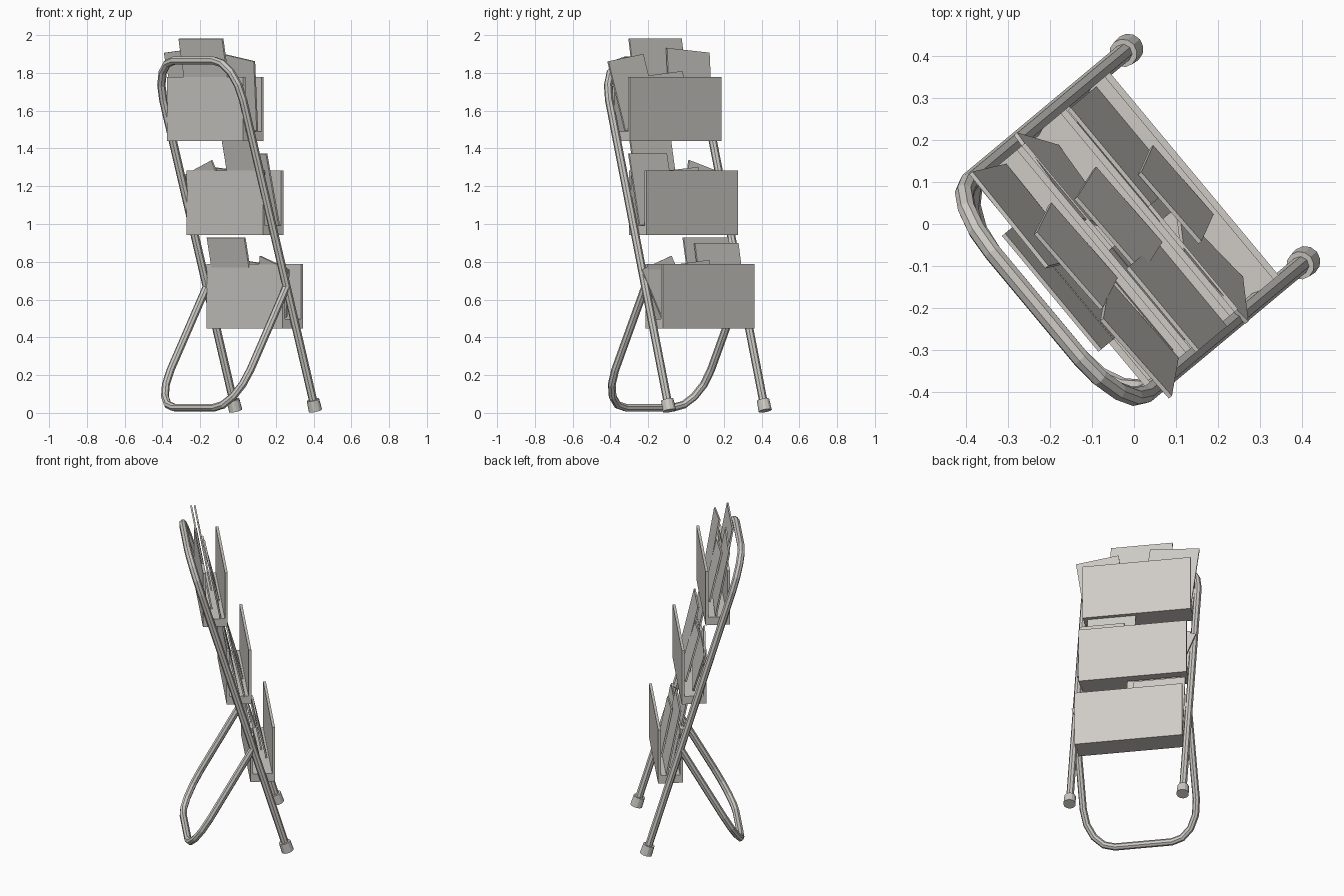
import bpy, bmesh, math
from mathutils import Matrix, Vector

if "Cube" in bpy.data.objects:
    bpy.data.objects.remove(bpy.data.objects["Cube"])

# The whole rack is built square to the axes, then turned about z
TURN = Matrix.Rotation(math.radians(-50.2), 4, 'Z')

paint = bpy.data.materials.new("warm_grey")
paint.use_nodes = True
GREY = (0.62, 0.6, 0.56, 1)
paint.diffuse_color = GREY
paint.node_tree.nodes["Principled BSDF"].inputs["Base Color"].default_value = GREY


def add_object(name, mesh, place=Matrix()):
    mesh.materials.clear()
    mesh.materials.append(paint)
    obj = bpy.data.objects.new(name, mesh)
    obj.matrix_world = TURN @ place
    bpy.context.collection.objects.link(obj)
    return obj


def box(name, size, place):
    bm = bmesh.new()
    bmesh.ops.create_cube(bm, size=1)
    bmesh.ops.scale(bm, vec=size, verts=bm.verts)
    mesh = bpy.data.meshes.new(name)
    bm.to_mesh(mesh)
    bm.free()
    return add_object(name, mesh, place)


def tube(name, points, radius):
    curve = bpy.data.curves.new(name + "_path", 'CURVE')
    curve.dimensions = '3D'
    curve.bevel_depth = radius
    curve.bevel_resolution = 2
    curve.use_fill_caps = True
    spline = curve.splines.new('POLY')
    spline.points.add(len(points) - 1)
    for p, co in zip(spline.points, points):
        p.co = (*co, 1)
    spline.use_smooth = False
    helper = bpy.data.objects.new(name + "_path", curve)
    mesh = bpy.data.meshes.new_from_object(helper)
    bpy.data.objects.remove(helper)
    return add_object(name, mesh)


HALF = 0.33          # half width of the tube frame


def hoop(open_end, closed_end, bend_z):
    """U-shaped path in a tilted plane; ends are (depth, height) pairs."""
    a, b = Vector(open_end), Vector(closed_end)
    side = [(HALF, a)]
    frac = bend_z / abs(b.y - a.y)
    for i in range(5):
        t = math.pi / 2 * i / 4
        side.append((HALF / 2 * (1 + math.cos(t)),
                     b + (a - b) * frac * (1 - math.sin(t))))
    right = [(u, p.x, p.y) for u, p in side]
    left = [(-u, p.x, p.y) for u, p in reversed(side)]
    return right + left


# Tube frame: long leaning hoop and short rear prop hoop
FOOT, TOP = (0.25, 0.04), (-0.303, 1.865)
tube("main_frame", hoop(FOOT, TOP, 0.21), 0.022)
tube("rear_prop", hoop((0.06, 0.67), (-0.302, 0.028), 0.2), 0.021)

# Rubber feet in line with the legs
lean = math.atan2(FOOT[0] - TOP[0], TOP[1] - FOOT[1])
for side, label in ((1, "left"), (-1, "right")):
    bm = bmesh.new()
    bmesh.ops.create_cone(bm, cap_ends=True, segments=12,
                          radius1=0.036, radius2=0.034, depth=0.06)
    mesh = bpy.data.meshes.new("foot")
    bm.to_mesh(mesh)
    bm.free()
    spot = Matrix.Translation((side * HALF, FOOT[0], FOOT[1]))
    add_object(label + "_foot", mesh, spot @ Matrix.Rotation(lean, 4, 'X'))

# Leaflets per tray: centre, width, height, roll in degrees, base depth, lean depth
LEAFLETS = {
    "lower": [(-0.12, 0.31, 0.44, 0, -0.01, 0.09), (-0.16, 0.3, 0.41, 0, 0.02, 0.08),
              (0.2, 0.23, 0.35, 19, 0, 0.08), (0.01, 0.22, 0.32, 6, 0.04, 0.07)],
    "middle": [(0.15, 0.28, 0.52, 0, 0, 0.11), (0.2, 0.26, 0.39, 0, 0.03, 0.09),
               (-0.18, 0.26, 0.36, -18, 0, 0.08), (-0.03, 0.24, 0.32, 5, 0.04, 0.09)],
    "upper": [(0, 0.36, 0.5, 0, -0.01, 0.09), (0.22, 0.25, 0.42, 9, 0.03, 0.08),
              (-0.18, 0.29, 0.45, -5, 0.01, 0.08), (-0.03, 0.24, 0.33, 6, 0.04, 0.08)],
}

# Open-ended trays stepping up the frame
WIDE, DEEP, TALL, FLOOR, WALL = 0.63, 0.142, 0.34, 0.05, 0.016
for n, (tier, sheets) in enumerate(LEAFLETS.items()):
    depth, base = 0.116 - 0.1365 * n, 0.447 + 0.496 * n
    box(tier + "_tray_floor", (WIDE, DEEP, FLOOR),
        Matrix.Translation((0, depth, base + FLOOR / 2)))
    for s, label in ((1, "front"), (-1, "back")):
        box(f"{tier}_tray_{label}_panel", (WIDE, WALL, TALL),
            Matrix.Translation((0, depth + s * (DEEP - WALL) / 2, base + TALL / 2)))
    for k, (u, width, height, roll, foot, back) in enumerate(sheets):
        place = (Matrix.Translation((u, depth + foot, base + FLOOR))
                 @ Matrix.Rotation(math.atan2(back, height), 4, 'X')
                 @ Matrix.Translation((0, 0, height / 2))
                 @ Matrix.Rotation(math.radians(roll), 4, 'Y'))
        drop = width * abs(math.sin(math.radians(roll)))
        box(f"{tier}_leaflet_{k + 1}", (width, 0.01, height - drop), place)
